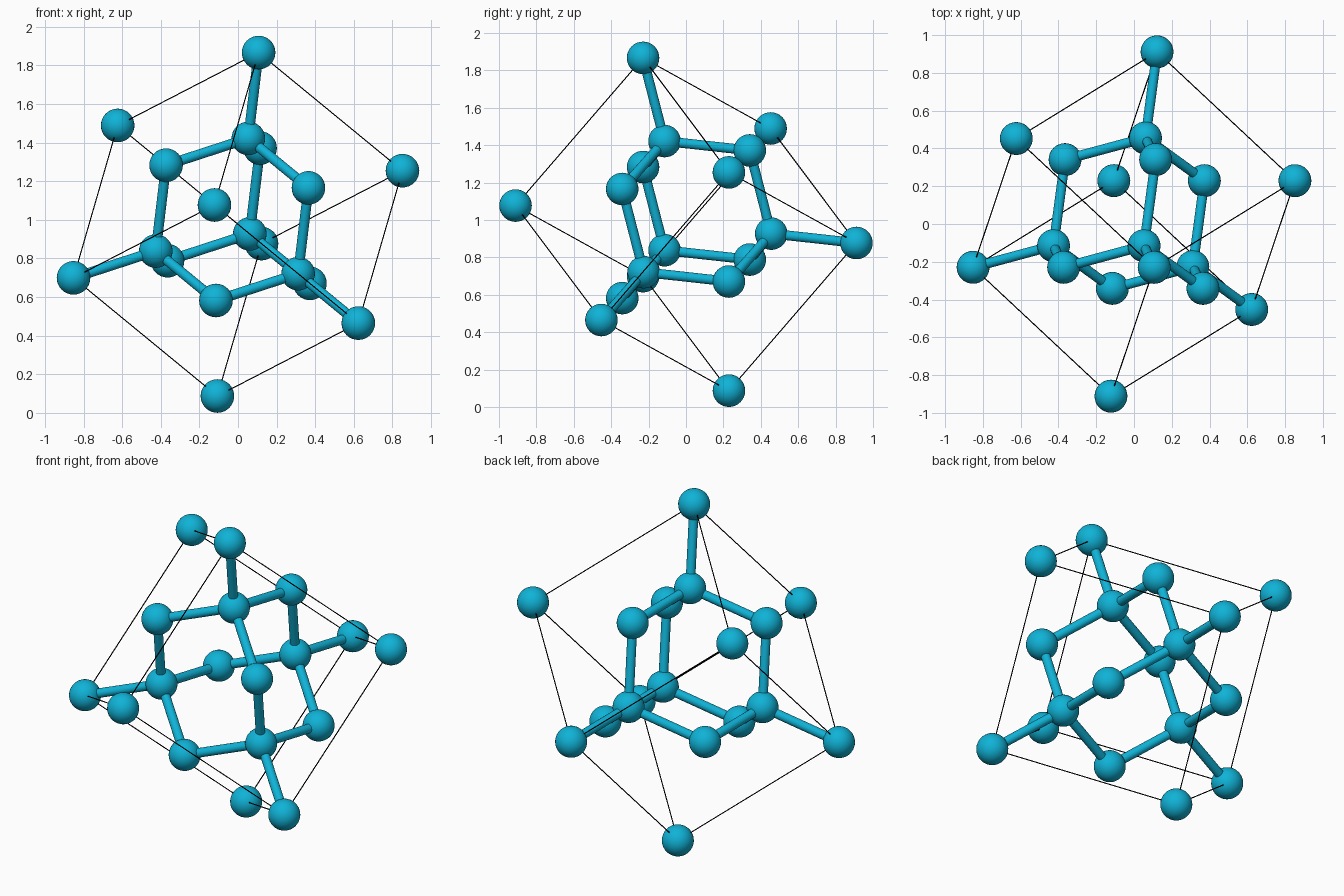
import bpy
from mathutils import Vector
from itertools import product

if "Cube" in bpy.data.objects:
    bpy.data.objects.remove(bpy.data.objects["Cube"])

ATOM_R, BOND_R, LINE_R, CELL = 0.087, 0.026, 0.003, 1.068
CENTRE = Vector((0, 0, 0.977))

# tilted cubic axes, made orthogonal
u = Vector((-0.731, 0.683, -0.378)).normalized()
v = Vector((0.745, 0.460, -0.613))
v = (v - u * v.dot(u)).normalized()
w = u.cross(v)
if w.z > 0:
    w = -w


def place(p):
    """Cell coordinates in -1..1 to world position."""
    return CENTRE + (u * p[0] + v * p[1] + w * p[2]) * CELL / 2


def material(name, colour):
    m = bpy.data.materials.new(name)
    m.diffuse_color = colour
    m.use_nodes = True
    m.node_tree.nodes["Principled BSDF"].inputs["Base Color"].default_value = m.diffuse_color
    return m


teal = material("teal", (0.005, 0.45, 0.68, 1))
black = material("black", (0.0, 0.0, 0.0, 1))


def finish(name, mat):
    ob = bpy.context.object
    ob.name = name
    ob.data.materials.append(mat)
    bpy.ops.object.shade_smooth_by_angle()


def atom(p, name):
    bpy.ops.mesh.primitive_uv_sphere_add(segments=32, ring_count=16,
                                         radius=ATOM_R, location=place(p))
    finish(name, teal)


def rod(p, q, radius, sides, name, mat):
    a, b = place(p), place(q)
    d = b - a
    bpy.ops.mesh.primitive_cylinder_add(vertices=sides, radius=radius,
                                        depth=d.length, location=(a + b) / 2)
    bpy.context.object.rotation_euler = d.to_track_quat('Z', 'Y').to_euler()
    finish(name, mat)


# lattice sites
corners = list(product((-1, 1), repeat=3))
faces = [tuple(s if i == k else 0 for i in range(3))
         for k in range(3) for s in (-1, 1)]
bonded = [c for c in corners if c[0] * c[1] * c[2] < 0]
inner = [tuple(x / 2 for x in c) for c in bonded]

for p in corners:
    atom(p, "corner_atom")
for p in faces:
    atom(p, "face_atom")
for p in inner:
    atom(p, "inner_atom")

# four bonds from every inner atom: one corner, three faces
for c, n in zip(bonded, inner):
    rod(n, c, BOND_R, 16, "corner_bond", teal)
    for k in range(3):
        f = tuple(c[i] if i == k else 0 for i in range(3))
        rod(n, f, BOND_R, 16, "face_bond", teal)

# thin cell outline
for p in corners:
    for k in range(3):
        if p[k] < 0:
            q = tuple(1 if i == k else p[i] for i in range(3))
            rod(p, q, LINE_R, 8, "cell_edge", black)
